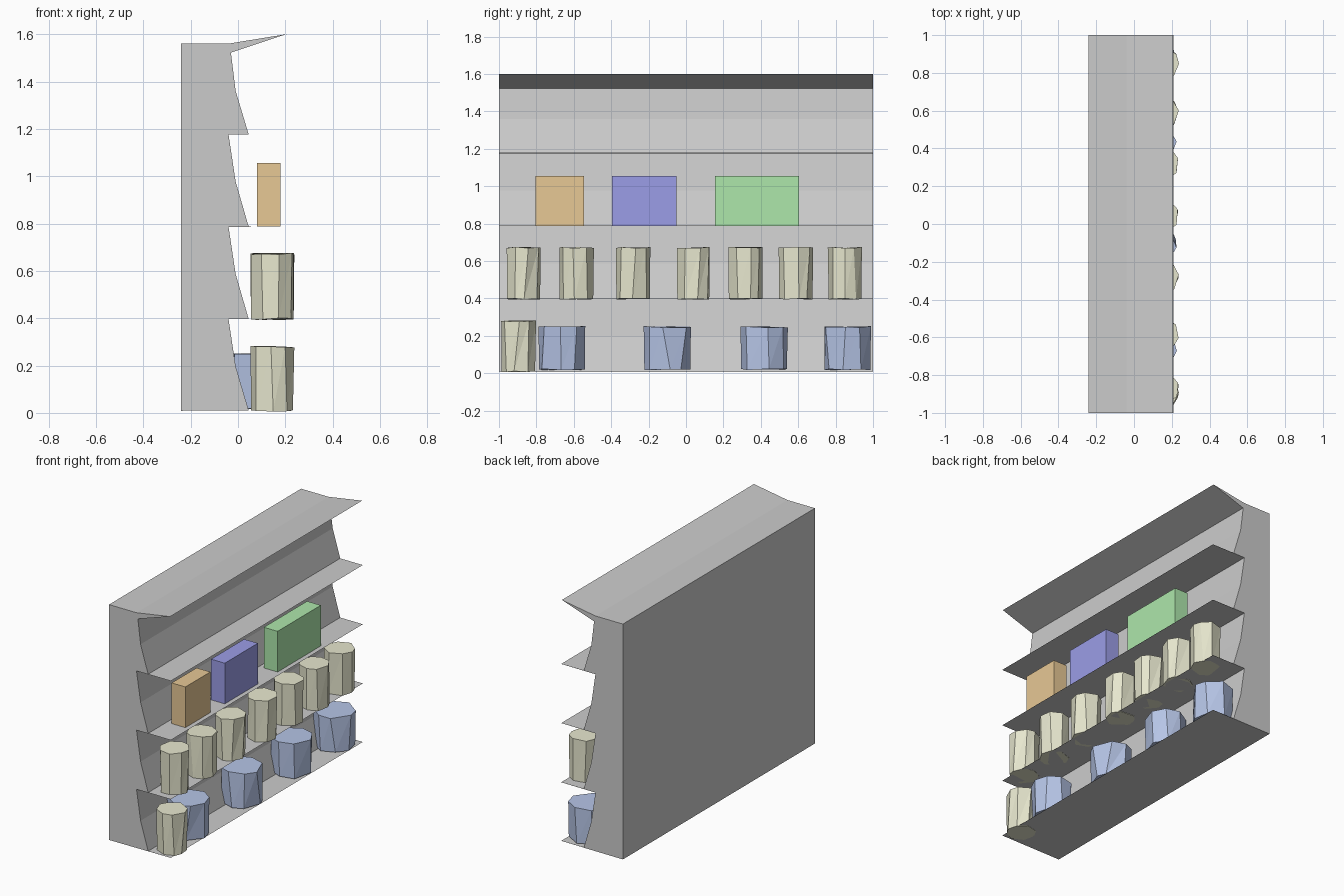
import bpy, bmesh, random
from math import cos, sin, tau

if "Cube" in bpy.data.objects:
    bpy.data.objects.remove(bpy.data.objects["Cube"])

random.seed(4)


def material(name, rgb):
    m = bpy.data.materials.new(name)
    m.diffuse_color = (*rgb, 1)
    m.use_nodes = True
    m.node_tree.nodes["Principled BSDF"].inputs["Base Color"].default_value = m.diffuse_color
    return m


def finish(name, bm, mat=None):
    bmesh.ops.recalc_face_normals(bm, faces=bm.faces)
    me = bpy.data.meshes.new(name)
    bm.to_mesh(me)
    bm.free()
    ob = bpy.data.objects.new(name, me)
    bpy.context.collection.objects.link(ob)
    if mat:
        me.materials.append(mat)
    return ob


# Shelf unit: one side profile (x, z) with curved bays and sheet-thin shelves
profile = [(-0.24, 1.56), (-0.04, 1.56), (0.205, 1.6), (-0.03, 1.522), (-0.01, 1.36)]
for z in (1.177, 0.787, 0.397):
    profile += [(0.045, z), (0.21, z), (-0.04, z - 0.001), (-0.01, z - 0.2)]
profile += [(0.045, 0.011), (0.21, 0.011), (-0.24, 0.009)]
bm = bmesh.new()
face = bm.faces.new([bm.verts.new((x, -1, z)) for x, z in profile])
ext = bmesh.ops.extrude_face_region(bm, geom=[face])
bmesh.ops.translate(bm, vec=(0, 2, 0),
                    verts=[v for v in ext["geom"] if isinstance(v, bmesh.types.BMVert)])
finish("shelf_unit", bm)


def box(name, y0, y1, mat):
    bm = bmesh.new()
    bmesh.ops.create_cube(bm, size=1)
    for v in bm.verts:
        v.co = (0.13 + v.co.x * 0.1, (y0 + y1) / 2 + v.co.y * (y1 - y0), 0.921 + v.co.z * 0.268)
    finish(name, bm, mat)


def ring(bm, x, y, z, r, n, phase):
    # Uneven ring of points, a little tilted, scaled to the given radius
    pts = [(tau * (i + phase + random.uniform(-0.22, 0.22)) / n) for i in range(n)]
    return [bm.verts.new((x + r * cos(a), y + r * sin(a), z + random.uniform(-0.004, 0.004)))
            for a in pts]


def can(name, x, y, z0, z1, r, mat, n=8):
    # Rough faceted can with triangulated, slightly twisted sides
    bm = bmesh.new()
    phase = random.random()
    lo = ring(bm, x, y, z0, r * 0.97, n, phase)
    hi = ring(bm, x, y, z1, r, n, phase)
    for i in range(n):
        j = (i + 1) % n
        bm.faces.new((lo[i], lo[j], hi[j]))
        bm.faces.new((lo[i], hi[j], hi[i]))
    bm.faces.new(lo[::-1])
    bm.faces.new(hi)
    finish(name, bm, mat)


# Boxes on the third shelf
box("orange_box", -0.805, -0.545, material("orange", (0.80, 0.58, 0.30)))
box("blue_box", -0.395, -0.05, material("blue", (0.33, 0.34, 0.80)))
box("green_box", 0.155, 0.605, material("green", (0.42, 0.80, 0.41)))

# Cream cans on the second shelf, plus one on the bottom
cream = material("cream", (0.80, 0.80, 0.62))
for i, y in enumerate((-0.87, -0.585, -0.282, 0.043, 0.318, 0.588, 0.85)):
    can(f"cream_can_{i + 1}", 0.145, y, 0.397, 0.672, 0.093, cream)
can("cream_can_low", 0.145, -0.895, 0.009, 0.279, 0.093, cream)

# Wider blue tubs on the bottom shelf
tub_blue = material("tub_blue", (0.47, 0.56, 0.80))
for i, y in enumerate((-0.662, -0.1, 0.418, 0.863)):
    can(f"blue_tub_{i + 1}", 0.1, y, 0.02, 0.248, 0.127, tub_blue)
